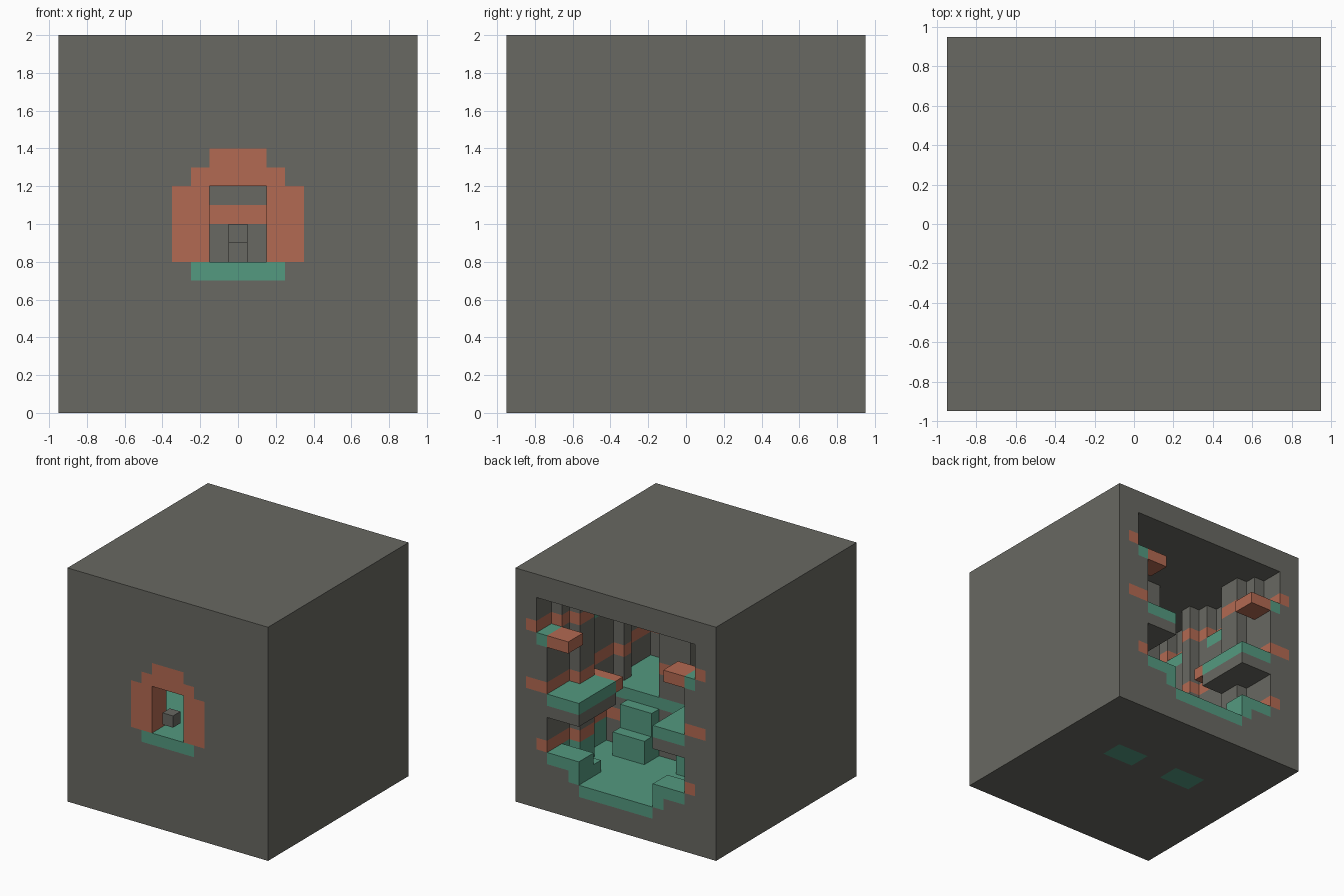
import bpy
import bmesh
from mathutils import Vector

default = bpy.data.objects.get("Cube")
if default:
    bpy.data.objects.remove(default, do_unlink=True)

CELL = 0.1
HALF, DEPTH, HEIGHT = 9, 19, 20   # columns each side of centre, rows from the back, layers


def make_material(name, rgb):
    mat = bpy.data.materials.new(name)
    mat.use_nodes = True
    mat.diffuse_color = (*rgb, 1)
    mat.node_tree.nodes["Principled BSDF"].inputs["Base Color"].default_value = (*rgb, 1)
    return mat


MATERIALS = [make_material("grey_stone", (0.14, 0.14, 0.122)),
             make_material("orange_clay", (0.45, 0.143, 0.084)),
             make_material("green_moss", (0.088, 0.32, 0.214))]
STONE, CLAY, MOSS = range(3)


def carved(a, j, k):
    """True for hollow cells: a = columns from centre, j = rows from the back, k = layer."""
    # Doorway through the front wall
    if j >= 17:
        return j < DEPTH and a <= 1 and 8 <= k <= 11
    if j < 0 or a > 7:
        return False
    # Jagged side walls, narrowing at the front corners
    if a == 7 and j >= 2 and j not in (6, 7, 11, 12):
        return False
    if a == 6 and j in (3, 4, 9, 14):
        return False
    if a >= 5 and j >= 15:
        return False
    # High chamber with corner ledges
    if 15 <= k <= 17:
        return True
    if a == 7:
        return False
    if k == 14 and a >= 5 and j <= 1:
        return False
    if 10 <= k <= 14:
        return True
    # Side platforms above the lower opening
    if k in (8, 9):
        return not (a >= 4 and j <= k - 4)
    # Sunken hall with stairs beside the pillar
    if j >= 8:
        return False
    if 2 <= a <= 4 and (j == 6 and k <= 4 or j == 7 and k <= 6):
        return False
    if 5 <= k <= 7:
        return True
    if k in (3, 4):
        return not (a >= 4 and j <= 1 or a == 4 and j == 2 and k == 3)
    return False


def hollow(i, j, k):
    return carved(abs(i), j, k)


def cell_colour(i, j, k):
    a = abs(i)
    # Clay arch and moss sill round the doorway
    if j >= 17:
        reach = {8: 3, 9: 3, 10: 3, 11: 3, 12: 2, 13: 1}.get(k, -1)
        if a <= reach:
            return CLAY
        return MOSS if k == 7 and a <= 2 else STONE
    # Ledges, platforms and stairs
    if k == 14 and a in (5, 6) and j <= 1:
        return CLAY
    if k == 9 and 4 <= a <= 6 and j == 5:
        return CLAY
    if 2 <= a <= 4 and j in (6, 7) and k < 8:
        return MOSS
    # Clay bands along the walls
    if k in (5, 10, 15):
        reach = 2 if k == 10 else 1
        near = [(i + s, j) for s in range(-reach, reach + 1)] + [(i, j - 1), (i, j + 1)]
        if any(hollow(x, y, k) for x, y in near):
            return CLAY
    # Moss on every floor and low ledge
    if hollow(i, j, k + 1):
        return MOSS
    if k in (3, 4) and any(hollow(i + s, j, k) for s in (-1, 1)):
        return MOSS
    return STONE


def build_cells(name, cells, colour):
    """Mesh the outside faces of a set of cells."""
    bm = bmesh.new()
    corners = {}

    def corner(p):
        key = tuple(round(c * 2) for c in p)
        if key not in corners:
            corners[key] = bm.verts.new((p.x * CELL, (HALF - p.y) * CELL, (p.z + 0.5) * CELL))
        return corners[key]

    for cell in cells:
        centre = Vector(cell)
        for axis in range(3):
            for sign in (-1, 1):
                n = Vector((0, 0, 0))
                n[axis] = sign
                if tuple(int(c) for c in centre + n) in cells:
                    continue
                u, v = Vector((0, 0, 0)), Vector((0, 0, 0))
                u[(axis + 1) % 3] = v[(axis + 2) % 3] = 0.5
                mid = centre + n / 2
                loop = [mid - u - v, mid + u - v, mid + u + v, mid - u + v]
                # Rows run backwards along y, so the winding is mirrored
                if sign > 0:
                    loop.reverse()
                face = bm.faces.new([corner(p) for p in loop])
                face.material_index = colour(*cell)
    mesh = bpy.data.meshes.new(name)
    bm.to_mesh(mesh)
    bm.free()
    for mat in MATERIALS:
        mesh.materials.append(mat)
    obj = bpy.data.objects.new(name, mesh)
    bpy.context.collection.objects.link(obj)
    return obj


# Rock block with the cave carved out
rock = {(i, j, k) for i in range(-HALF, HALF + 1) for j in range(DEPTH)
        for k in range(HEIGHT) if not hollow(i, j, k)}
build_cells("rock_block", rock, cell_colour)

# Central pillar with clay bands
pillar = {(i, j, k) for i in (-1, 0, 1) for j in (8, 9, 10) for k in range(8, 18)}
build_cells("central_pillar", pillar, lambda i, j, k: CLAY if k in (10, 15) else STONE)

# Small stones: one at the foot of the pillar, one hanging in the doorway
build_cells("pillar_foot", {(0, 11, 8)}, lambda i, j, k: STONE)
build_cells("doorway_stone", {(0, 18, 9)}, lambda i, j, k: STONE)
